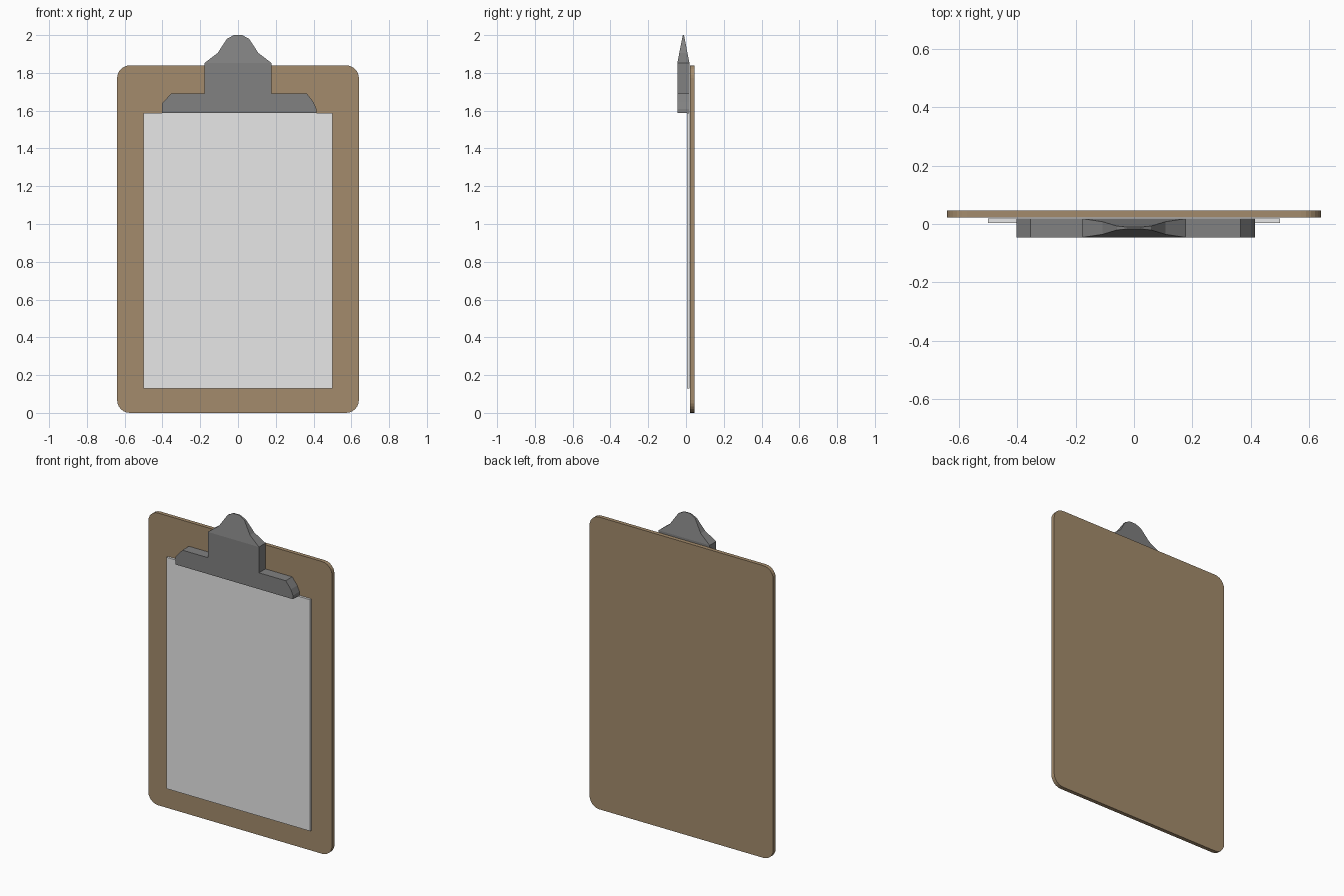
import bpy, bmesh, math

if "Cube" in bpy.data.objects:
    bpy.data.objects.remove(bpy.data.objects["Cube"])


def material(name, rgb):
    m = bpy.data.materials.new(name)
    m.diffuse_color = (*rgb, 1.0)
    m.use_nodes = True
    m.node_tree.nodes["Principled BSDF"].inputs["Base Color"].default_value = m.diffuse_color
    return m


BROWN = material("board brown", (0.37, 0.26, 0.15))
WHITE = material("paper white", (0.8, 0.8, 0.8))
GREY = material("clip grey", (0.22, 0.22, 0.22))


def slab(name, outline, depth_at, panels, mat):
    """Extrude an (x, z) outline along y; panels list the index loops of the front face."""
    bm = bmesh.new()
    front = [bm.verts.new((x, depth_at(z)[0], z)) for x, z in outline]
    back = [bm.verts.new((x, depth_at(z)[1], z)) for x, z in outline]
    for loop in panels:
        bm.faces.new([front[i] for i in loop])
        bm.faces.new([back[i] for i in reversed(loop)])
    n = len(outline)
    for i in range(n):
        j = (i + 1) % n
        bm.faces.new((front[i], back[i], back[j], front[j]))
    bmesh.ops.recalc_face_normals(bm, faces=bm.faces)
    me = bpy.data.meshes.new(name)
    bm.to_mesh(me)
    bm.free()
    me.materials.append(mat)
    ob = bpy.data.objects.new(name, me)
    bpy.context.scene.collection.objects.link(ob)
    return ob


# Board: rounded rectangle
W, H, R, STEPS = 0.64, 1.84, 0.068, 6
board = []
for k, (cx, cz) in enumerate([(W - R, H - R), (R - W, H - R), (R - W, R), (W - R, R)]):
    for s in range(STEPS + 1):
        a = math.pi / 2 * (k + s / STEPS)
        board.append((cx + R * math.cos(a), cz + R * math.sin(a)))
slab("board", board, lambda z: (0.0215, 0.046), [range(len(board))], BROWN)

# Paper stack, ending at the clip's lower edge
paper = [(-0.5, 0.13), (0.5, 0.13), (0.5, 1.587), (-0.5, 1.587)]
slab("paper", paper, lambda z: (0.004, 0.0185), [range(4)], WHITE)

# Clip: wide jaw with a handle that thins towards its top
SHOULDER = 1.852
jaw_right = [(0.415, 1.587), (0.415, 1.61), (0.40, 1.645), (0.365, 1.69), (0.178, 1.69)]
handle = [(0.178, SHOULDER), (0.108, 1.905), (0.059, 1.98), (0.022, 2.0)]
handle += [(-x, z) for x, z in reversed(handle)]
jaw_left = [(-0.178, 1.69), (-0.355, 1.69), (-0.402, 1.638), (-0.402, 1.587)]
clip = jaw_right + handle + jaw_left


def clip_depth(z):
    t = max(0.0, (z - SHOULDER) / (2.0 - SHOULDER))
    half = 0.0322 * (1 - t) + 0.003 * t
    return -0.0138 - half, -0.0138 + half


a, b = len(jaw_right), len(jaw_right) + len(handle)
slab("clip", clip, clip_depth,
     [list(range(a + 1)) + list(range(b - 1, len(clip))), list(range(a, b))], GREY)
